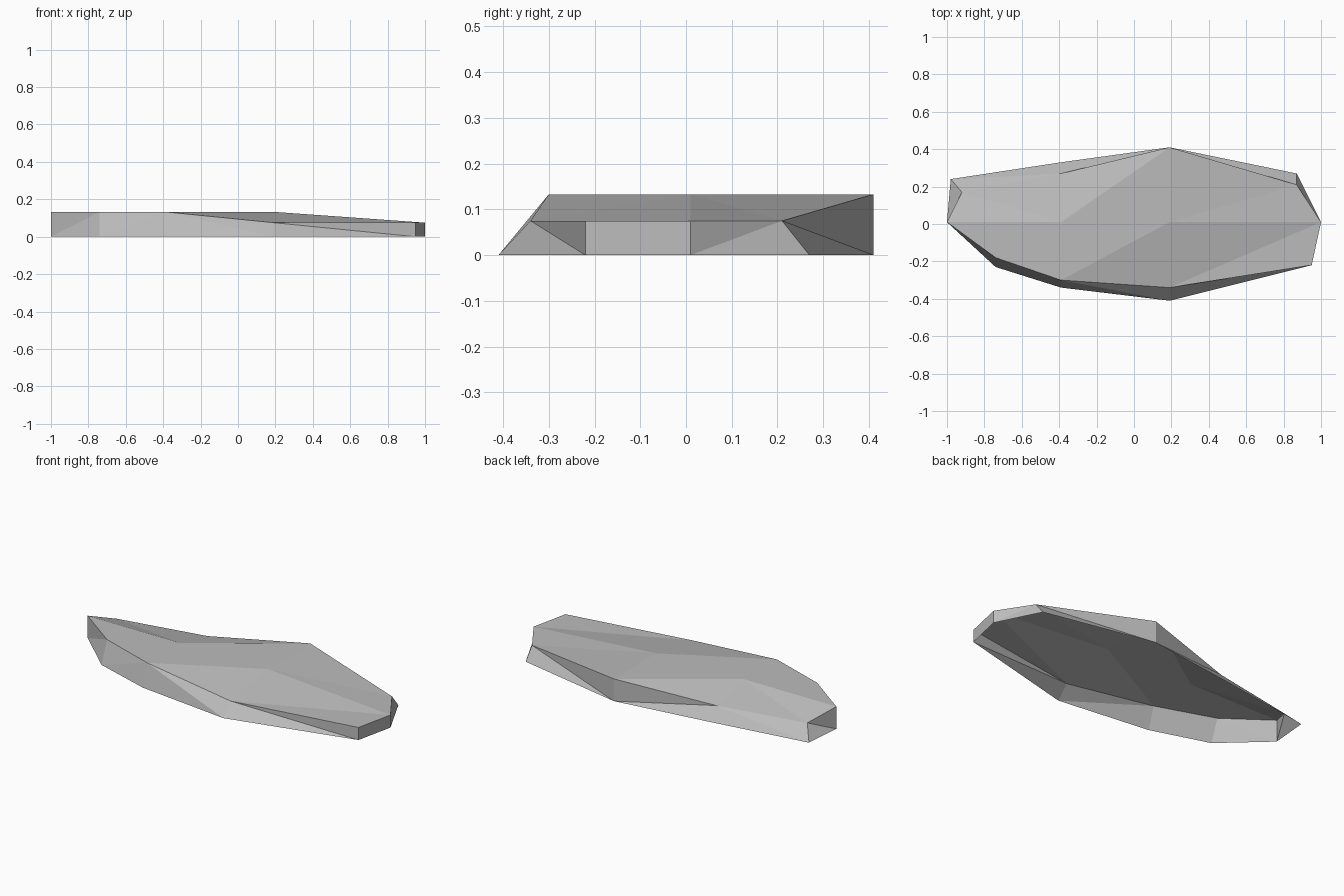
import bpy
import bmesh

# Remove the default object
default_cube = bpy.data.objects.get("Cube")
if default_cube:
    bpy.data.objects.remove(default_cube, do_unlink=True)


def make_material(name, colour):
    material = bpy.data.materials.new(name)
    material.use_nodes = True
    material.diffuse_color = colour
    for node in material.node_tree.nodes:
        if node.type == "BSDF_PRINCIPLED":
            node.inputs["Base Color"].default_value = colour
            node.inputs["Roughness"].default_value = 0.9
    return material


# Height levels of the slab
GROUND, LOW, HIGH = 0.0, 0.075, 0.133

# Outline corners, counter-clockwise: foot (x, y), rim (x, y), rim height
outline = {
    "left_tip":     ((-1.0, 0.01), (-1.0, 0.01), HIGH),
    "front_left":   ((-0.74, -0.23), (-0.74, -0.18), HIGH),
    "front_middle": ((-0.39, -0.34), (-0.39, -0.3), HIGH),
    "front_peak":   ((0.19, -0.41), (0.19, -0.34), LOW),
    "front_right":  ((0.95, -0.22), (0.95, -0.22), LOW),
    "right_tip":    ((1.0, 0.01), (1.0, 0.01), LOW),
    "back_right":   ((0.87, 0.27), (0.87, 0.21), LOW),
    "back_peak":    ((0.19, 0.41), (0.19, 0.41), HIGH),
    "back_middle":  ((-0.39, 0.33), (-0.39, 0.27), LOW),
    "back_left":    ((-0.98, 0.24), (-0.92, 0.17), LOW),
}

# Corners where the side facet is creased from the foot up to the next rim corner
rising_creases = {"left_tip", "right_tip", "back_peak", "front_left"}

bm = bmesh.new()
foot, rim = {}, {}
for name, (foot_xy, rim_xy, height) in outline.items():
    foot[name] = bm.verts.new((*foot_xy, GROUND))
    rim[name] = bm.verts.new((*rim_xy, height))

# Inner corners of the top
rim["centre_left"] = bm.verts.new((-0.39, 0.01, HIGH))
rim["centre_right"] = bm.verts.new((0.19, 0.01, HIGH))

# Broken sides, two triangles per facet; the underside is open
names = list(outline)
for here, after in zip(names, names[1:] + names[:1]):
    a, b, c, d = foot[here], foot[after], rim[after], rim[here]
    if here in rising_creases:
        bm.faces.new((a, b, c))
        bm.faces.new((a, c, d))
    else:
        bm.faces.new((a, b, d))
        bm.faces.new((b, c, d))

# Faceted top
top_facets = [
    "left_tip front_left centre_left",
    "front_left front_middle centre_left",
    "front_middle centre_right centre_left",
    "front_middle front_peak centre_right",
    "front_peak right_tip centre_right",
    "front_peak front_right right_tip",
    "right_tip back_right centre_right",
    "back_right back_peak centre_right",
    "centre_left centre_right back_peak",
    "centre_left back_peak back_middle",
    "centre_left back_middle back_left",
    "left_tip centre_left back_left",
]
for facet in top_facets:
    bm.faces.new([rim[corner] for corner in facet.split()])

# Finished slab, flat shaded
mesh = bpy.data.meshes.new("rock_slab")
bm.to_mesh(mesh)
bm.free()
mesh.materials.append(make_material("stone grey", (0.5, 0.5, 0.5, 1.0)))
slab = bpy.data.objects.new("rock_slab", mesh)
bpy.context.collection.objects.link(slab)
